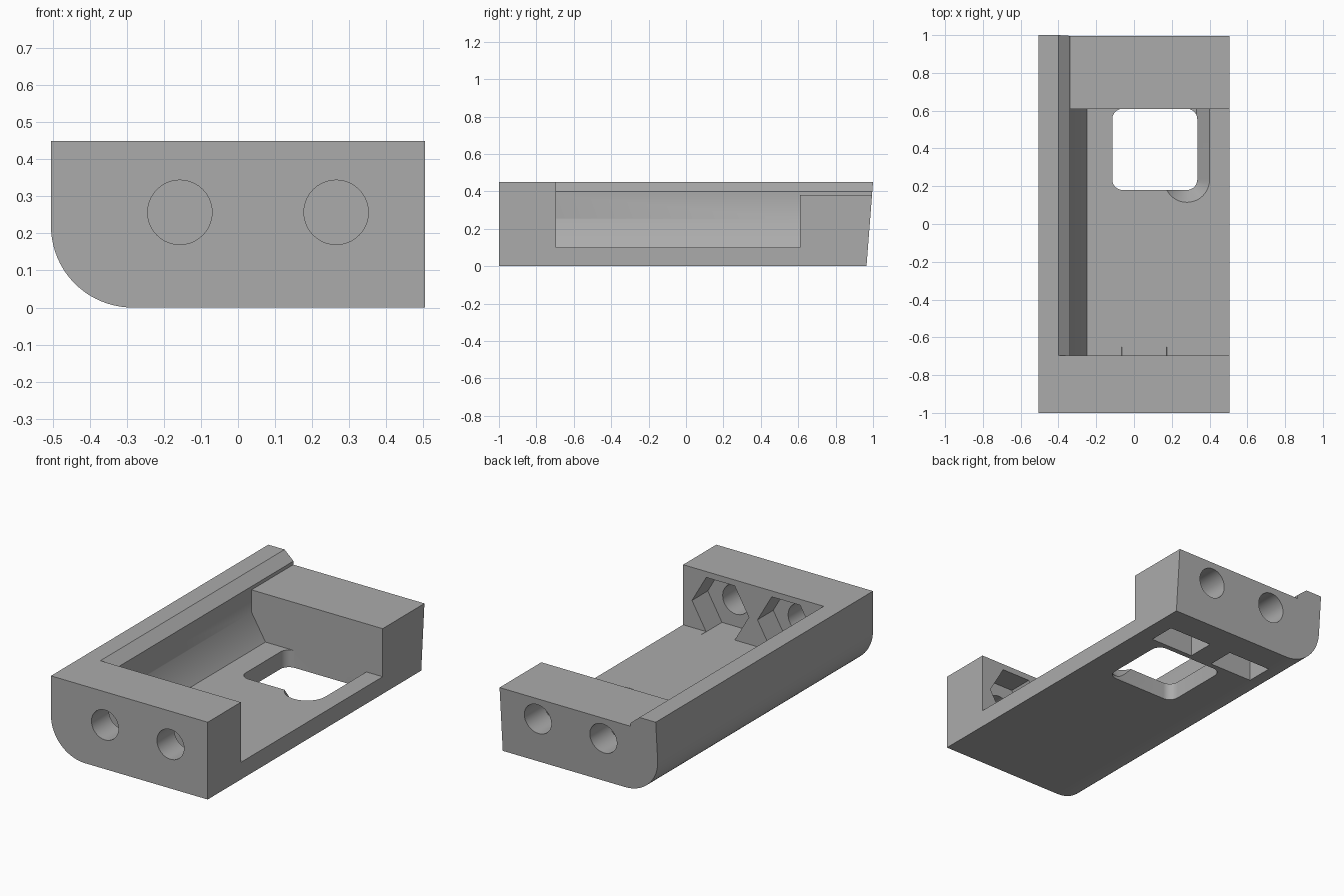
import bpy, bmesh, math

if "Cube" in bpy.data.objects:
    bpy.data.objects.remove(bpy.data.objects["Cube"])

grey = bpy.data.materials.new("plain grey")
grey.diffuse_color = (0.41, 0.41, 0.41, 1)
grey.use_nodes = True
grey.node_tree.nodes["Principled BSDF"].inputs["Base Color"].default_value = grey.diffuse_color


def loft(name, a, b):
    """Solid between two matching loops of 3D points."""
    bm = bmesh.new()
    va = [bm.verts.new(p) for p in a]
    vb = [bm.verts.new(p) for p in b]
    n = len(va)
    bm.faces.new(va)
    bm.faces.new(vb[::-1])
    for i in range(n):
        j = (i + 1) % n
        bm.faces.new((va[j], va[i], vb[i], vb[j]))
    bmesh.ops.recalc_face_normals(bm, faces=bm.faces)
    me = bpy.data.meshes.new(name)
    bm.to_mesh(me)
    bm.free()
    me.materials.append(grey)
    ob = bpy.data.objects.new(name, me)
    bpy.context.collection.objects.link(ob)
    return ob


def prism_y(name, prof, y0, y1):
    return loft(name, [(x, y0, z) for x, z in prof], [(x, y1, z) for x, z in prof])


def arc(cx, cy, r, a0, a1, n):
    return [(cx + r * math.cos(math.radians(a0 + (a1 - a0) * i / n)),
             cy + r * math.sin(math.radians(a0 + (a1 - a0) * i / n))) for i in range(n + 1)]


def ring(cx, cz, r, n):
    return arc(cx, cz, r, 0, 360, n)[:-1]


# Housing block with one rounded lower edge and a leaning back face
outer = [(-0.505, 0.45)] + arc(-0.285, 0.22, 0.22, 180, 270, 20) + [(0.505, 0), (0.505, 0.45)]
housing = loft("housing", [(x, -1, z) for x, z in outer],
               [(x, 0.965 + 0.035 * z / 0.45, z) for x, z in outer])

cutters = []

# Lowered top with chamfered lip along the side wall
cutters.append(prism_y("lip_cutter", [(-0.46, 0.50), (-0.34, 0.40), (-0.34, 0.38),
                                      (0.7, 0.38), (0.7, 0.50)], -0.695, 1.2))
# Main cavity, open to the right
cutters.append(prism_y("cavity_cutter", [(-0.34, 0.39), (-0.34, 0.25), (-0.25, 0.10),
                                         (0.7, 0.10), (0.7, 0.39)], -0.695, 0.61))

# Rounded window through the floor
win = (arc(0.28, 0.235, 0.055, 270, 360, 8) + arc(0.28, 0.555, 0.055, 0, 90, 8)
       + arc(-0.06, 0.555, 0.055, 90, 180, 8) + arc(-0.06, 0.235, 0.055, 180, 270, 8))
cutters.append(loft("window_cutter", [(x, y, -0.1) for x, y in win], [(x, y, 0.2) for x, y in win]))


# Flared recess around the window corner
def flare(r, z):
    pts = arc(0.28, 0.235, r, 180, 360, 24) + [(0.28 + r, 0.61), (0.28 - r, 0.61)]
    return [(x, y, z) for x, y in pts]


cutters.append(loft("flare_cutter", flare(0.05, 0.01), flare(0.128, 0.11)))

# Screw holes, hexagonal nut pockets in front, nut slots from below at the back
for x in (-0.157, 0.265):
    z = 0.257
    cutters.append(prism_y("nut_pocket_cutter", ring(x, z, 0.183, 6), -0.84, -0.65))
    cutters.append(prism_y("front_hole_cutter", ring(x, z, 0.087, 40), -1.1, -0.80))
    cutters.append(prism_y("nut_slot_cutter", [(x - 0.14, -0.1), (x + 0.14, -0.1),
                                               (x + 0.14, 0.345), (x - 0.14, 0.345)], 0.64, 0.80))
    cutters.append(prism_y("back_hole_cutter", ring(x, z, 0.087, 40), 0.74, 1.1))

bpy.context.view_layer.objects.active = housing
for c in cutters:
    m = housing.modifiers.new("cut", 'BOOLEAN')
    m.operation = 'DIFFERENCE'
    m.solver = 'EXACT'
    m.object = c
    bpy.ops.object.modifier_apply(modifier=m.name)
for c in cutters:
    bpy.data.objects.remove(c, do_unlink=True)

# Smooth curved walls, sharp edges elsewhere
housing.select_set(True)
bpy.ops.object.shade_smooth_by_angle(angle=math.radians(32))
